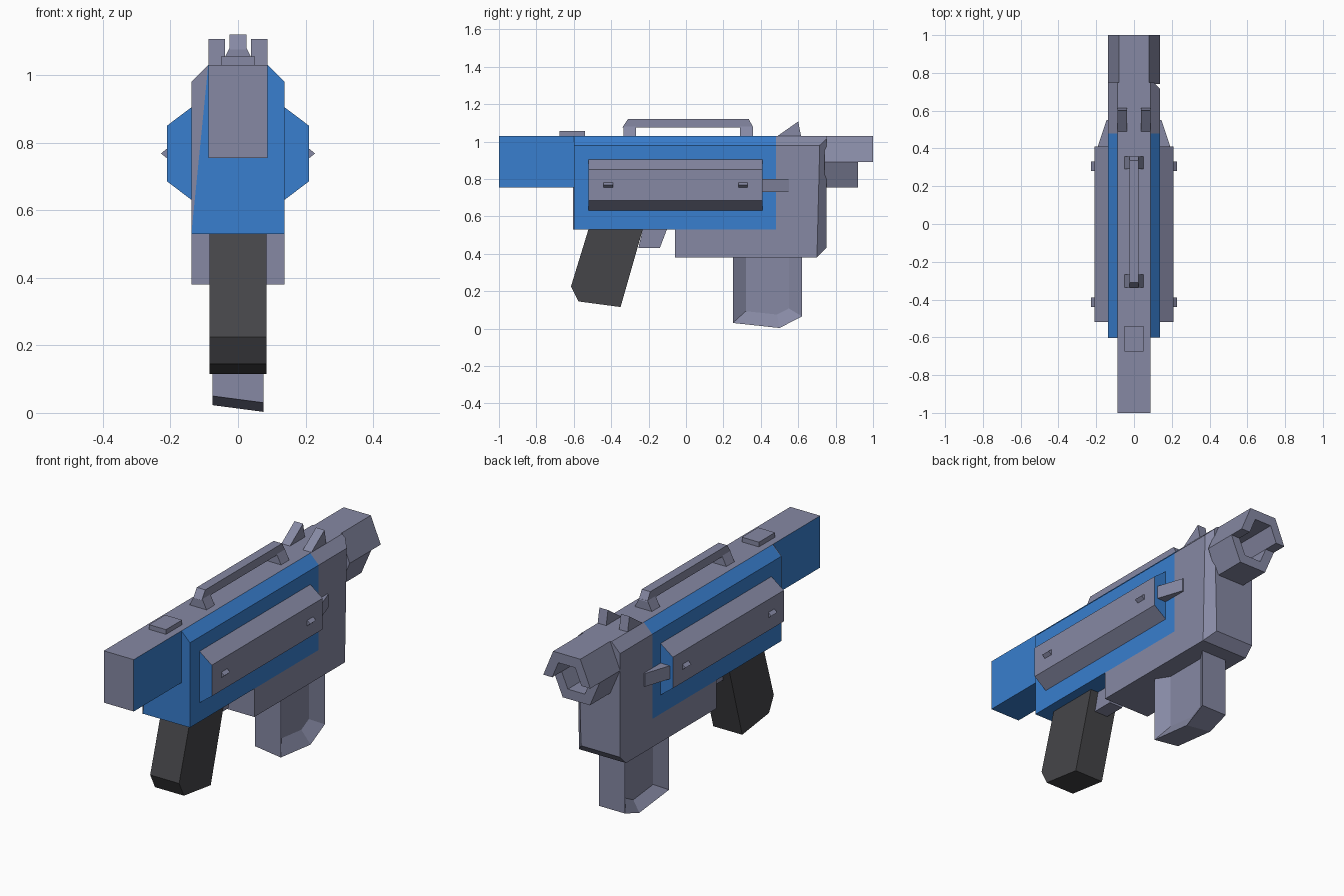
import bpy, bmesh
from mathutils import Vector

cube = bpy.data.objects.get("Cube")
if cube:
    bpy.data.objects.remove(cube, do_unlink=True)


def material(name, rgb):
    m = bpy.data.materials.new(name)
    m.use_nodes = True
    colour = (*rgb, 1)
    m.diffuse_color = colour
    m.node_tree.nodes["Principled BSDF"].inputs["Base Color"].default_value = colour
    return m


GREY = material("steel grey", (0.24, 0.25, 0.37))
BLUE = material("blue", (0.04, 0.21, 0.62))
DARK = material("charcoal", (0.06, 0.06, 0.066))

# how a 2D profile point and a depth become a 3D point for each extrusion axis
PLACE = {
    "x": lambda p, d: (d, p[0], p[1]),
    "y": lambda p, d: (p[0], d, p[1]),
    "z": lambda p, d: (p[0], p[1], d),
}


def prism(name, profile, axis, start, end, mats, rule=None, cuts=(), edit=None):
    """Extrude a profile; cuts are (point, normal) planes, rule picks a face material."""
    bm = bmesh.new()
    rings = [[bm.verts.new(PLACE[axis](p, d)) for p in profile] for d in (start, end)]
    for ring in rings:
        bm.faces.new(ring)
    for i in range(len(profile)):
        j = (i + 1) % len(profile)
        bm.faces.new((rings[0][i], rings[0][j], rings[1][j], rings[1][i]))
    bmesh.ops.recalc_face_normals(bm, faces=bm.faces)
    for point, normal in cuts:
        geom = bm.verts[:] + bm.edges[:] + bm.faces[:]
        res = bmesh.ops.bisect_plane(bm, geom=geom, plane_co=point, plane_no=normal,
                                     clear_outer=True)
        edges = [e for e in res["geom_cut"] if isinstance(e, bmesh.types.BMEdge)]
        bmesh.ops.contextual_create(bm, geom=edges)
        bmesh.ops.recalc_face_normals(bm, faces=bm.faces)
    if edit:
        edit(bm)
    bm.normal_update()
    if rule:
        for f in bm.faces:
            f.material_index = rule(f.normal)
    mesh = bpy.data.meshes.new(name)
    bm.to_mesh(mesh)
    bm.free()
    for m in mats:
        mesh.materials.append(m)
    ob = bpy.data.objects.new(name, mesh)
    bpy.context.collection.objects.link(ob)
    return ob


def box_profile(a, b, c, d):
    return [(a, c), (b, c), (b, d), (a, d)]


def flip(points):
    return [(-p[0], p[1]) for p in points]


def housing_section(bottom):
    half = [(0.138, bottom), (0.138, 0.98), (0.088, 1.03)]
    return half + flip(half)[::-1]


# Main housing: blue sides with a grey top strip
prism("housing", housing_section(0.53), "y", -0.6, 0.48, [BLUE, GREY],
      lambda n: int(n.z > 0.9))
prism("front_corner_panel", [(-0.138, 0.53), (-0.138, 0.98), (-0.088, 1.03)], "y",
      -0.604, -0.599, [GREY])

# Rear housing with a slanted side corner and bevelled bottom edge
a, b, c = (Vector(v) for v in ((0.138, 0.70, 0.38), (0.09, 0.75, 0.38), (0.138, 0.715, 0.98)))
corner = (b - a).cross(c - a)
if corner.x < 0:
    corner.negate()
prism("rear_housing", housing_section(0.38), "y", 0.48, 0.75, [GREY],
      cuts=[(a, corner), ((0, 0.75, 0.43), (0, 1, -1))])
prism("magazine_well", box_profile(-0.138, 0.138, 0.38, 0.53), "y", -0.06, 0.48, [GREY])

# Square front section: blue sides, grey top and front
prism("front_barrel", box_profile(-0.088, 0.088, 0.755, 1.03), "y", -1, -0.6,
      [BLUE, GREY], lambda n: int(n.z > 0.9 or n.y < -0.9))
prism("front_plate", box_profile(-0.05, 0.05, -0.675, -0.54), "z", 1.03, 1.055, [GREY])

# Hollow six-sided rear tube, upper half longer than the lower
MID = 0.89


def half_tube(name, height, end):
    outer = [(0.138, MID), (0.08, MID + height), (-0.08, MID + height), (-0.138, MID)]
    inner = [(x * 0.62, MID + (z - MID) * 0.62) for x, z in reversed(outer)]
    return prism(name, outer + inner, "y", 0.74, end, [GREY])


half_tube("tube_upper", 0.14, 1.0)
half_tube("tube_lower", -0.135, 0.92)

# Carrying rail on two feet
prism("top_rail", [(-0.34, 1.075), (0.36, 1.075), (0.335, 1.12), (-0.31, 1.12)], "x",
      -0.025, 0.025, [GREY])
for name, y in (("rail_front_foot", -0.335), ("rail_rear_foot", 0.29)):
    foot = [(-0.05, 1.03), (0.05, 1.03), (0.025, 1.08), (-0.025, 1.08)]
    prism(name, foot, "y", y, y + 0.068, [GREY])

# Parts repeated on both sides
for side, s in (("left", 1), ("right", -1)):
    pod = [(0.137, 0.63), (0.21, 0.685), (0.21, 0.85), (0.137, 0.905)]
    clip = [(0.13, 0.40), (0.195, 0.40), (0.145, 0.55), (0.13, 0.55)]
    nub = [(0.2, 0.745), (0.228, 0.768), (0.2, 0.79)]
    if s < 0:
        pod, clip, nub = flip(pod), flip(clip), flip(nub)
    prism(side + "_side_pod", pod, "y", -0.52, 0.41, [GREY, BLUE],
          lambda n: int(abs(n.y) > 0.9))
    prism(side + "_clip", clip, "z", 0.73, 0.80, [GREY])
    for end, y in (("front", -0.44), ("rear", 0.28)):
        prism(f"{side}_{end}_nub", nub, "y", y, y + 0.05, [GREY])
    prism(side + "_rear_sight", [(0.49, 1.03), (0.60, 1.107), (0.615, 1.03)], "x",
          s * 0.038, s * 0.088, [GREY])

# Grip and trigger
prism("grip", [(-0.52, 0.535), (-0.23, 0.535), (-0.35, 0.115), (-0.575, 0.145),
               (-0.615, 0.225)], "x", -0.085, 0.085, [DARK])
prism("trigger", [(-0.23, 0.535), (-0.1, 0.535), (-0.14, 0.43), (-0.255, 0.43)], "x",
      -0.04, 0.04, [GREY])


# Magazine with a recessed panel on each side and a slightly slanted bottom
def recess_sides(bm):
    sides = [f for f in bm.faces if abs(f.normal.x) > 0.9]
    bmesh.ops.inset_region(bm, faces=sides, thickness=0.07, use_even_offset=True)
    for f in sides:
        inward = -0.045 if f.normal.x > 0 else 0.045
        for v in f.verts:
            v.co.x += inward
    for v in bm.verts:
        if v.co.x < -0.07 and v.co.z < 0.05:
            v.co.z += 0.02


prism("magazine", [(0.25, 0.03), (0.5, 0.003), (0.62, 0.065), (0.62, 0.45), (0.25, 0.45)],
      "x", -0.076, 0.076, [GREY], edit=recess_sides)
